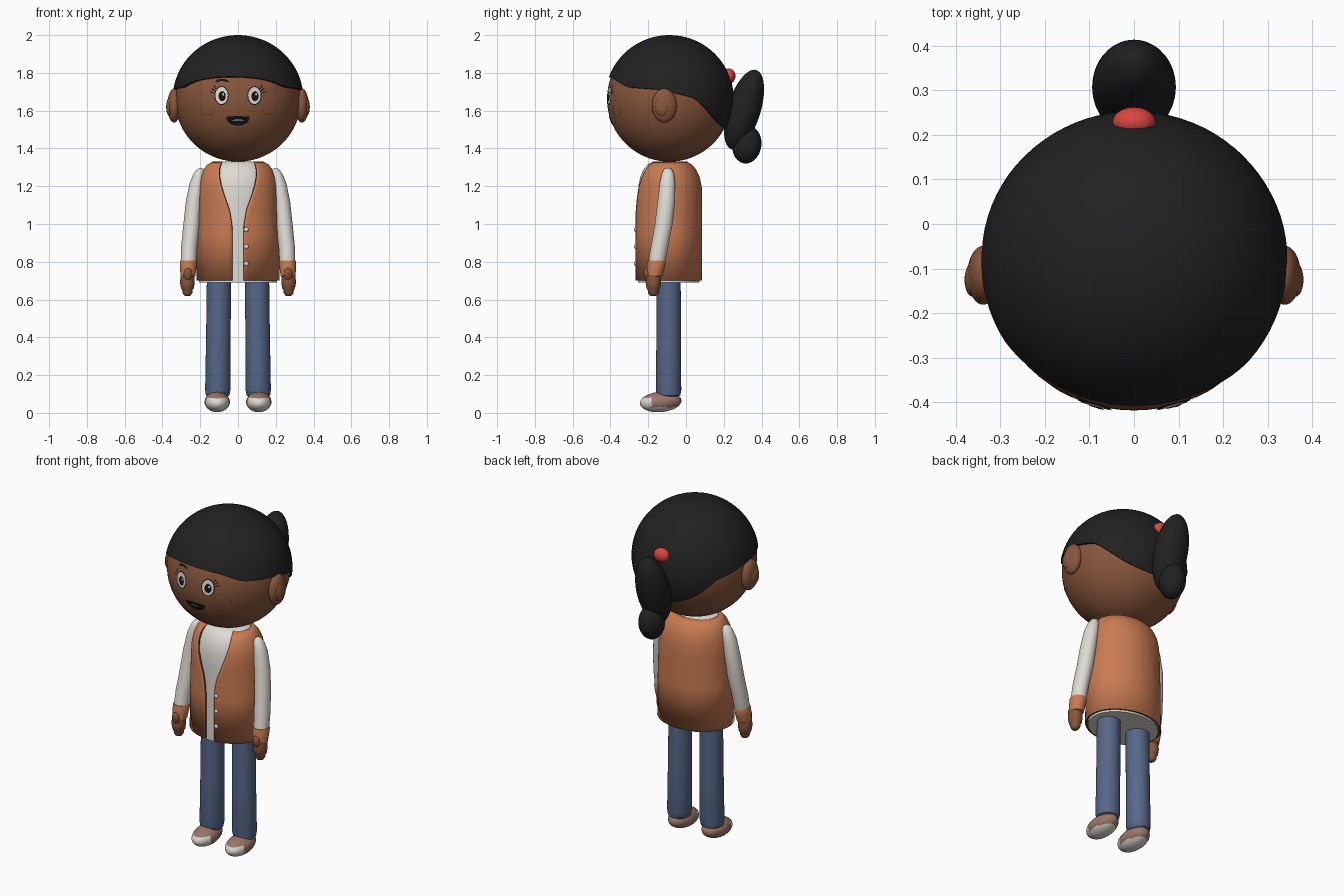
import bpy, bmesh, math
from math import sin, cos, pi, asin, sqrt
from mathutils import Matrix, Vector

cube = bpy.data.objects.get("Cube")
if cube:
    bpy.data.objects.remove(cube, do_unlink=True)


def material(name, r, g, b):
    m = bpy.data.materials.new(name)
    m.use_nodes = True
    m.diffuse_color = (r, g, b, 1)
    bsdf = m.node_tree.nodes["Principled BSDF"]
    bsdf.inputs["Base Color"].default_value = (r, g, b, 1)
    bsdf.inputs["Roughness"].default_value = 0.7
    return m


SKIN = material("brown skin", .25, .095, .045)
LINE = material("dark skin line", .09, .035, .018)
HAIR = material("black hair", .015, .015, .015)
INK = material("black ink", .006, .006, .006)
VEST = material("orange knit", .59, .2, .085)
WHITE = material("off white", .73, .7, .65)
JEANS = material("blue denim", .092, .135, .245)
SHOE = material("dusty brown shoe", .33, .18, .14)
RED = material("red tie", .7, .06, .053)


def finish(name, bm, *mats):
    bmesh.ops.recalc_face_normals(bm, faces=bm.faces[:])
    mesh = bpy.data.meshes.new(name)
    bm.to_mesh(mesh)
    bm.free()
    for m in mats:
        mesh.materials.append(m)
    obj = bpy.data.objects.new(name, mesh)
    bpy.context.collection.objects.link(obj)
    bpy.ops.object.select_all(action="DESELECT")
    obj.select_set(True)
    bpy.context.view_layer.objects.active = obj
    bpy.ops.object.shade_smooth_by_angle(angle=math.radians(45))
    return obj


def skin_rows(bm, rows, closed):
    """Join rows of vertices into quads."""
    for a, b in zip(rows, rows[1:]):
        n = len(a)
        for i in range(n if closed else n - 1):
            j = (i + 1) % n
            bm.faces.new((a[i], a[j], b[j], b[i]))


def loft(name, mat, rows, seg=32):
    """Capped stack of elliptical rings: x, y, z, rx, ry."""
    bm = bmesh.new()
    rings = [[bm.verts.new((x + rx * sin(2 * pi * i / seg), y - ry * cos(2 * pi * i / seg), z))
              for i in range(seg)] for x, y, z, rx, ry in rows]
    skin_rows(bm, rings, True)
    bm.faces.new(rings[0])
    bm.faces.new(rings[-1])
    return finish(name, bm, mat)


def ball(name, mats, centre, radii, tilt=0, rule=None, seg=40):
    """Ellipsoid tilted about x; rule gives the material index of a face centre."""
    bm = bmesh.new()
    bmesh.ops.create_uvsphere(bm, u_segments=seg, v_segments=seg * 3 // 5, radius=1)
    bm.transform(Matrix.Translation(centre) @ Matrix.Rotation(tilt, 4, "X")
                 @ Matrix.Diagonal((*radii, 1)))
    if rule:
        for f in bm.faces:
            f.material_index = rule(f.calc_center_median())
    return finish(name, bm, *mats)


# Head and hair cap
HC, HR = Vector((0, -.088, 1.662)), Vector((.334, .33, .332))
ball("head", [SKIN], HC, HR, seg=64)

HAIRLINE = [(1, 1.78), (.85, 1.765), (.6, 1.725), (0, 1.71), (-.5, 1.665), (-.85, 1.54), (-1.01, 1.5)]


def hairline(f):
    for (a, za), (b, zb) in zip(HAIRLINE, HAIRLINE[1:]):
        if f >= b:
            return za + (zb - za) * (a - f) / (a - b)


bm = bmesh.new()
SEG, STEPS = 80, 24
R = Vector((.346, .341, .338))
rows = []
for k in range(STEPS + 2):
    row = []
    for i in range(SEG):
        az = 2 * pi * i / SEG
        end = math.acos((hairline(cos(az + .1)) - HC.z) / R.z)
        t = end * (max(k, .02) / STEPS if k <= STEPS else 1)
        d = Vector((sin(t) * sin(az), -sin(t) * cos(az), cos(t)))
        row.append(bm.verts.new(HC + d * R * (1 if k <= STEPS else .93)))
    rows.append(row)
skin_rows(bm, rows, True)
bm.faces.new(rows[0])
finish("hair_cap", bm, HAIR)

# Ponytail
ball("ponytail_upper", [HAIR], (0, .307, 1.605), (.094, .088, .22), tilt=-.3)
ball("ponytail_lower", [HAIR], (0, .322, 1.42), (.07, .077, .1), tilt=-.15)
ball("hair_tie", [RED], (0, .228, 1.783), (.048, .034, .04))

# Ears
for side, s in (("left", 1), ("right", -1)):
    ball(side + "_ear", [SKIN], (s * .338, -.115, 1.627), (.036, .066, .09))
    ball(side + "_ear_inner", [SKIN], (s * .362, -.125, 1.62), (.018, .038, .05))


# Face details: thin plates lying on the head
def oval(cx, cz, rx, rz, turn=0, start=0, end=2 * pi, n=28):
    pts = []
    for i in range(n):
        a = start + (end - start) * i / n
        u, v = rx * cos(a), rz * sin(a)
        pts.append((cx + u * cos(turn) - v * sin(turn), cz + u * sin(turn) + v * cos(turn)))
    return pts


def plate(name, mat, pts, lift):
    bm = bmesh.new()

    def on_head(x, z):
        u, w = x / HR.x, (z - HC.z) / HR.z
        return bm.verts.new((x, HC.y - HR.y * sqrt(1 - u * u - w * w) - lift, z))
    mid = on_head(sum(p[0] for p in pts) / len(pts), sum(p[1] for p in pts) / len(pts))
    rim = [on_head(*p) for p in pts]
    for i, v in enumerate(rim):
        bm.faces.new((mid, rim[i - 1], v))
    obj = finish(name, bm, mat)
    if obj.data.polygons[0].normal.y > 0:
        obj.data.flip_normals()


for side, s in (("left", 1), ("right", -1)):
    x = s * .087
    plate(side + "_eye_outline", INK, oval(x, 1.68, .038, .05), .002)
    plate(side + "_eye_white", WHITE, oval(x, 1.68, .033, .045), .0035)
    plate(side + "_pupil", INK, oval(x + .003, 1.677, .019, .026), .005)
    plate(side + "_eye_glint", WHITE, oval(x + .009, 1.687, .005, .007), .0065)
    for k in range(3):
        plate(f"{side}_lash_{k}", INK,
              oval(x + s * (.036 + .008 * k), 1.726 - .014 * k, .012, .003, s * (1.1 - .4 * k), n=8), .003)
    plate(side + "_cheek_line", LINE, oval(s * .165, 1.6, .036, .024), .002)
    plate(side + "_cheek", SKIN, oval(s * .165, 1.602, .034, .022), .0035)
plate("right_brow", INK, oval(-.085, 1.75, .036, .018, 0, 0, pi) + oval(-.085, 1.75, .03, .008, 0, pi, 0), .003)
plate("mouth", INK, oval(0, 1.565, .062, .045, 0, pi, 2 * pi) + oval(0, 1.565, .062, .006, 0, 0, pi), .003)
plate("mouth_line", WHITE, oval(0, 1.55, .03, .0025), .005)

# Torso: z, half width, half depth, half width of the vest opening
TORSO = [(.7, .221, .178, .03), (.95, .217, .178, .03), (1.0, .215, .178, .033), (1.07, .213, .178, .045),
         (1.14, .21, .178, .07), (1.2, .207, .175, .09), (1.25, .198, .164, .1), (1.29, .181, .145, .1),
         (1.315, .162, .123, .094), (1.33, .135, .098, .085)]
TY = -.092
loft("shirt", WHITE, [(0, TY, z - .01 if z < .8 else z + .002, rx - .015, ry - .015) for z, rx, ry, w in TORSO], 64)

bm = bmesh.new()
rows = []
for z, rx, ry, w in TORSO:
    a0 = asin(w / rx)
    angles = [a0 + (2 * pi - 2 * a0) * i / 64 for i in range(65)]
    rows.append([bm.verts.new((rx * sin(a), TY - ry * cos(a), z)) for a in angles])
skin_rows(bm, rows, False)
vest = finish("vest", bm, VEST, LINE)
thick = vest.modifiers.new("thickness", "SOLIDIFY")
thick.thickness = .012
thick.offset = -1
thick.material_offset_rim = 1

# Buttons
for k in range(3):
    ball(f"button_{k}", [WHITE], (.044, -.268, .79 + .09 * k), (.012, .008, .012), seg=16)


# Shoe colour: pale sole and toe cap
def sole_rule(c):
    return int(c.z < .03 or (c.y < -.185 and c.z < .08))


# Arms, hands, legs and shoes
for side, s in (("left", 1), ("right", -1)):
    loft(side + "_sleeve", WHITE, [(s * x, y, z, r, r + .003) for x, y, z, r in (
        (.262, -.156, .79, .041), (.258, -.14, .88, .043), (.245, -.118, 1.0, .044), (.233, -.104, 1.12, .043),
        (.217, -.098, 1.22, .038), (.206, -.096, 1.265, .03), (.2, -.096, 1.29, .018), (.198, -.096, 1.297, .006))])
    loft(side + "_cuff", VEST, [(s * x, y, z, r, r + .003) for x, y, z, r in (
        (.265, -.17, .718, .03), (.265, -.168, .724, .039), (.264, -.162, .76, .043),
        (.262, -.156, .795, .046), (.262, -.156, .806, .043))])
    loft(side + "_hand", SKIN, [(s * .268, -.173, z, r, r + .002) for z, r in (
        (.618, .008), (.622, .018), (.635, .026), (.652, .028), (.66, .034), (.69, .039), (.73, .036))])
    ball(side + "_thumb", [SKIN], (s * .265, -.205, .733), (.023, .018, .036), tilt=.2, seg=24)
    loft(side + "_leg", JEANS, [(s * x, TY, z, r, r) for x, z, r in (
        (.108, .085, .05), (.108, .093, .062), (.107, .12, .067), (.104, .4, .065), (.101, .71, .064))])
    ball(side + "_shoe", [SHOE, WHITE], (s * .11, -.134, .058), (.067, .11, .054), tilt=.08, rule=sole_rule)
